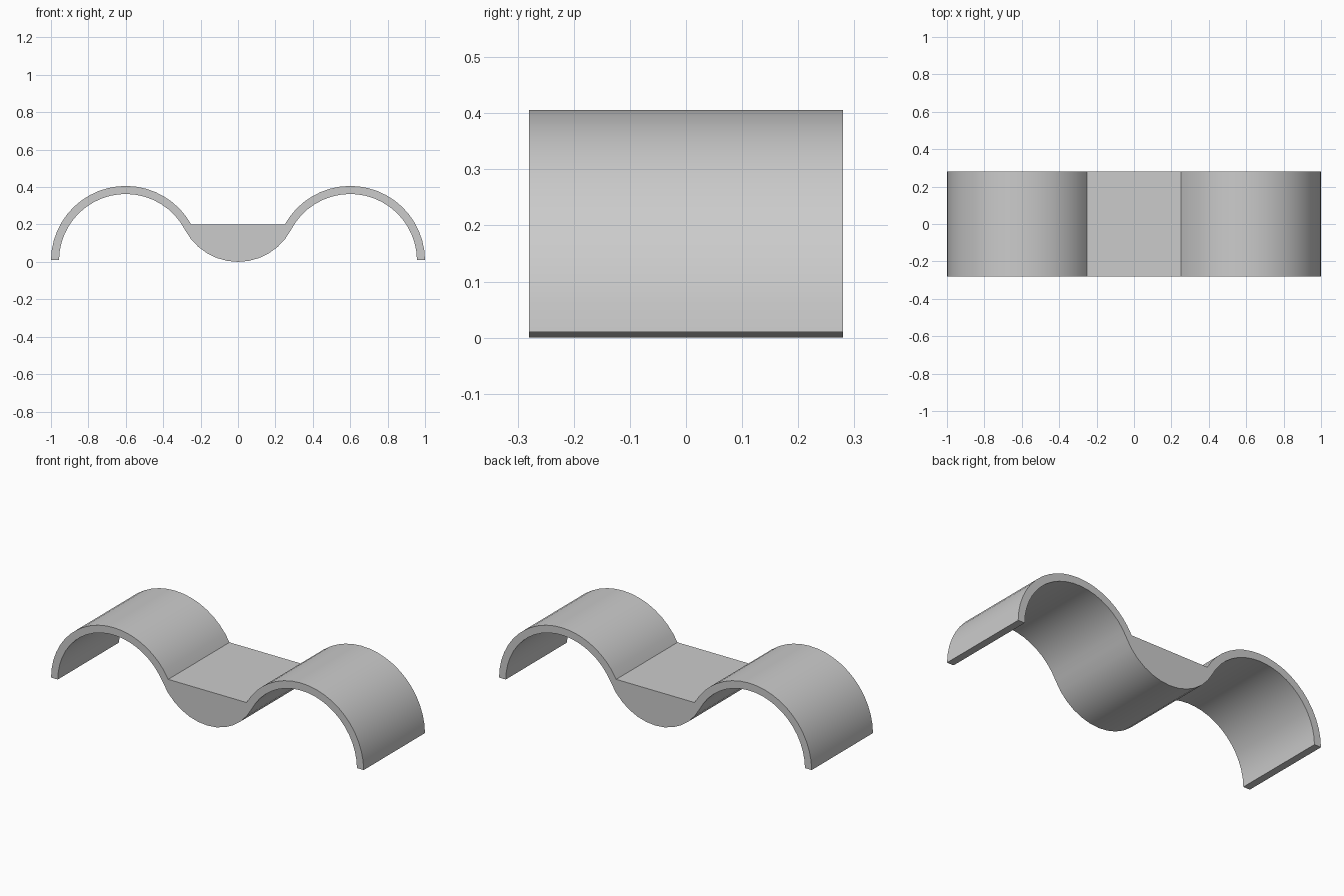
import bpy, bmesh
from math import sin, cos, radians, asin, atan2, hypot, pi

if "Cube" in bpy.data.objects:
    bpy.data.objects.remove(bpy.data.objects["Cube"])

DEPTH = 0.28            # half depth along y
CX, CZ = 0.6, 0.006     # arch centre
R_OUT, R_IN = 0.4, 0.357
TOP = 0.2               # flat top of the middle block
END = 0.01              # bottom of the arch feet


def arc(cx, cz, r, a0, a1, n):
    return [(cx + r * cos(a0 + (a1 - a0) * i / n), cz + r * sin(a0 + (a1 - a0) * i / n))
            for i in range(n + 1)]


# belly circle rests on z = 0 and is tangent to the inner arch circle
r_b = (CX**2 + CZ**2 - R_IN**2) / (2 * (R_IN + CZ))
tangent = atan2(r_b - CZ, -CX)

# right half of the cross-section: outer arch, then inner arch, then belly
foot_out = asin((END - CZ) / R_OUT)
foot_in = asin((END - CZ) / R_IN)
outer = arc(CX, CZ, R_OUT, pi - asin((TOP - CZ) / R_OUT), foot_out, 20)
inner = arc(CX, CZ, R_IN, foot_in, tangent, 20)
belly = arc(0, r_b, r_b, tangent - pi, -pi / 2, 6)
half = outer + inner + belly[1:]
profile = half + [(-x, z) for x, z in reversed(half[:-1])]

# extrude the section through the depth
bm = bmesh.new()
face = bm.faces.new([bm.verts.new((x, -DEPTH, z)) for x, z in profile])
new = bmesh.ops.extrude_face_region(bm, geom=[face])["geom"]
bmesh.ops.translate(bm, vec=(0, 2 * DEPTH, 0),
                    verts=[g for g in new if isinstance(g, bmesh.types.BMVert)])
if not any(f.normal.y < -0.9 and f.calc_center_median().y < -0.2 for f in bm.faces):
    bm.faces.new([v for v in bm.verts if v.co.y < 0])
bmesh.ops.recalc_face_normals(bm, faces=bm.faces[:])
mesh = bpy.data.meshes.new("double_arch")
bm.to_mesh(mesh)
bm.free()

obj = bpy.data.objects.new("double_arch", mesh)
bpy.context.collection.objects.link(obj)
bpy.context.view_layer.objects.active = obj
obj.select_set(True)
bpy.ops.object.shade_smooth_by_angle(angle=radians(25))
